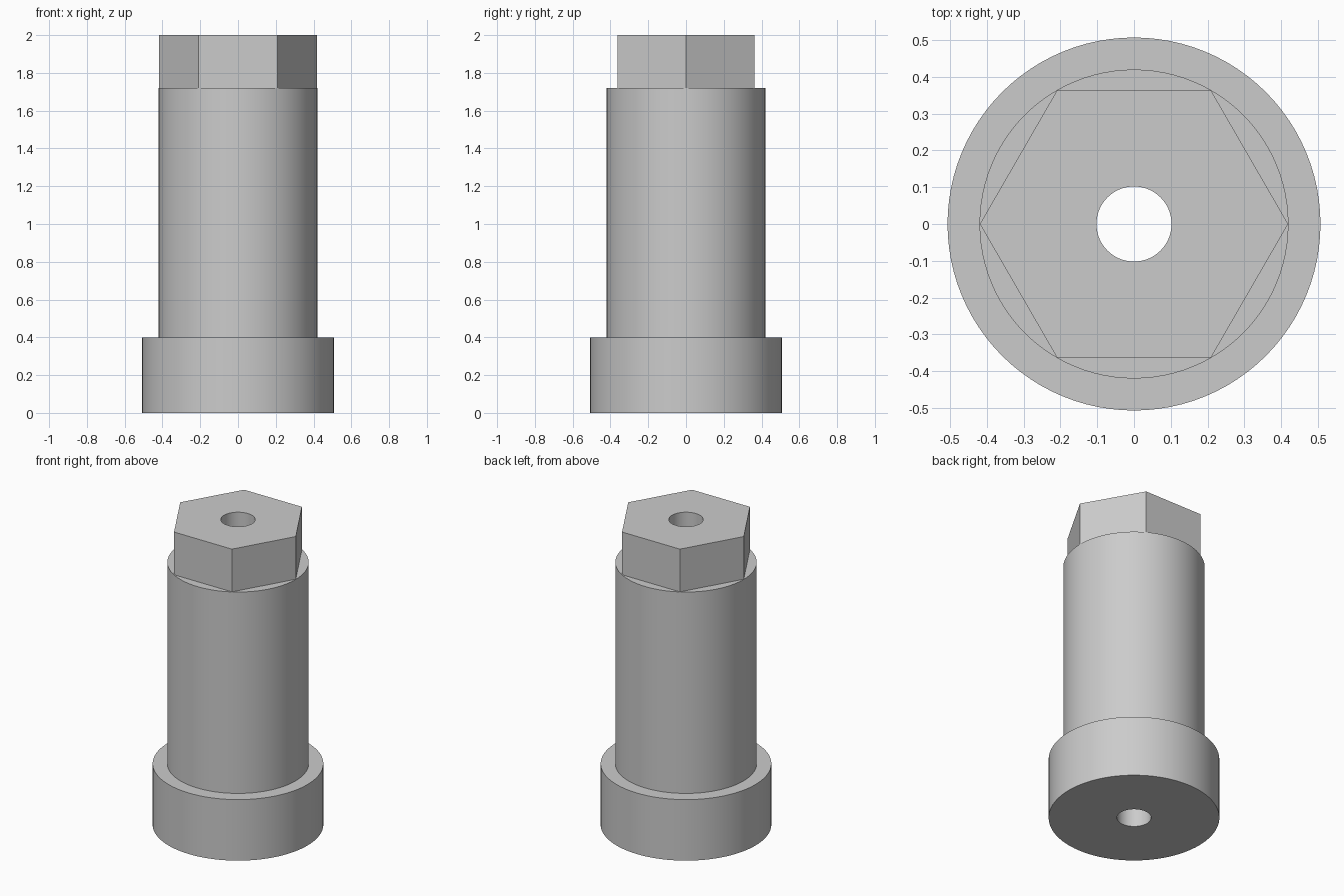
import bpy, bmesh, math

cube = bpy.data.objects.get("Cube")
if cube:
    bpy.data.objects.remove(cube, do_unlink=True)

SEGMENTS = 96
BORE, SHAFT, COLLAR, HEX = 0.102, 0.42, 0.507, 0.419

# Single plain metal colour
metal = bpy.data.materials.new("grey metal")
metal.use_nodes = True
colour = (0.6, 0.6, 0.6, 1)
metal.diffuse_color = colour
metal.node_tree.nodes["Principled BSDF"].inputs["Base Color"].default_value = colour


def round_section(radius):
    return lambda angle: radius


def hex_section(radius):
    # Corners lie on the x axis
    side = math.pi / 3
    apothem = radius * math.cos(side / 2)
    return lambda angle: apothem / math.cos(angle % side - side / 2)


def lathe(name, profile):
    """Join a closed loop of (section, height) rings into a solid."""
    bm = bmesh.new()
    rings = []
    for section, z in profile:
        ring = []
        for i in range(SEGMENTS):
            a = math.tau * i / SEGMENTS
            r = section(a)
            ring.append(bm.verts.new((r * math.cos(a), r * math.sin(a), z)))
        rings.append(ring)
    for k, low in enumerate(rings):
        high = rings[(k + 1) % len(rings)]
        for i in range(SEGMENTS):
            j = (i + 1) % SEGMENTS
            bm.faces.new((low[i], low[j], high[j], high[i]))
    bmesh.ops.recalc_face_normals(bm, faces=bm.faces[:])
    mesh = bpy.data.meshes.new(name)
    bm.to_mesh(mesh)
    bm.free()
    mesh.materials.append(metal)
    obj = bpy.data.objects.new(name, mesh)
    bpy.context.collection.objects.link(obj)
    bpy.ops.object.select_all(action="DESELECT")
    obj.select_set(True)
    bpy.context.view_layer.objects.active = obj
    bpy.ops.object.shade_smooth_by_angle(angle=math.radians(30))
    return obj


# Collar, shaft and hexagonal head around one through bore
bore, shaft = round_section(BORE), round_section(SHAFT)
collar, head = round_section(COLLAR), hex_section(HEX)
lathe("hex_head_bushing", [
    (bore, 0), (collar, 0), (collar, 0.4), (shaft, 0.4),
    (shaft, 1.72), (head, 1.72), (head, 2), (bore, 2),
])
